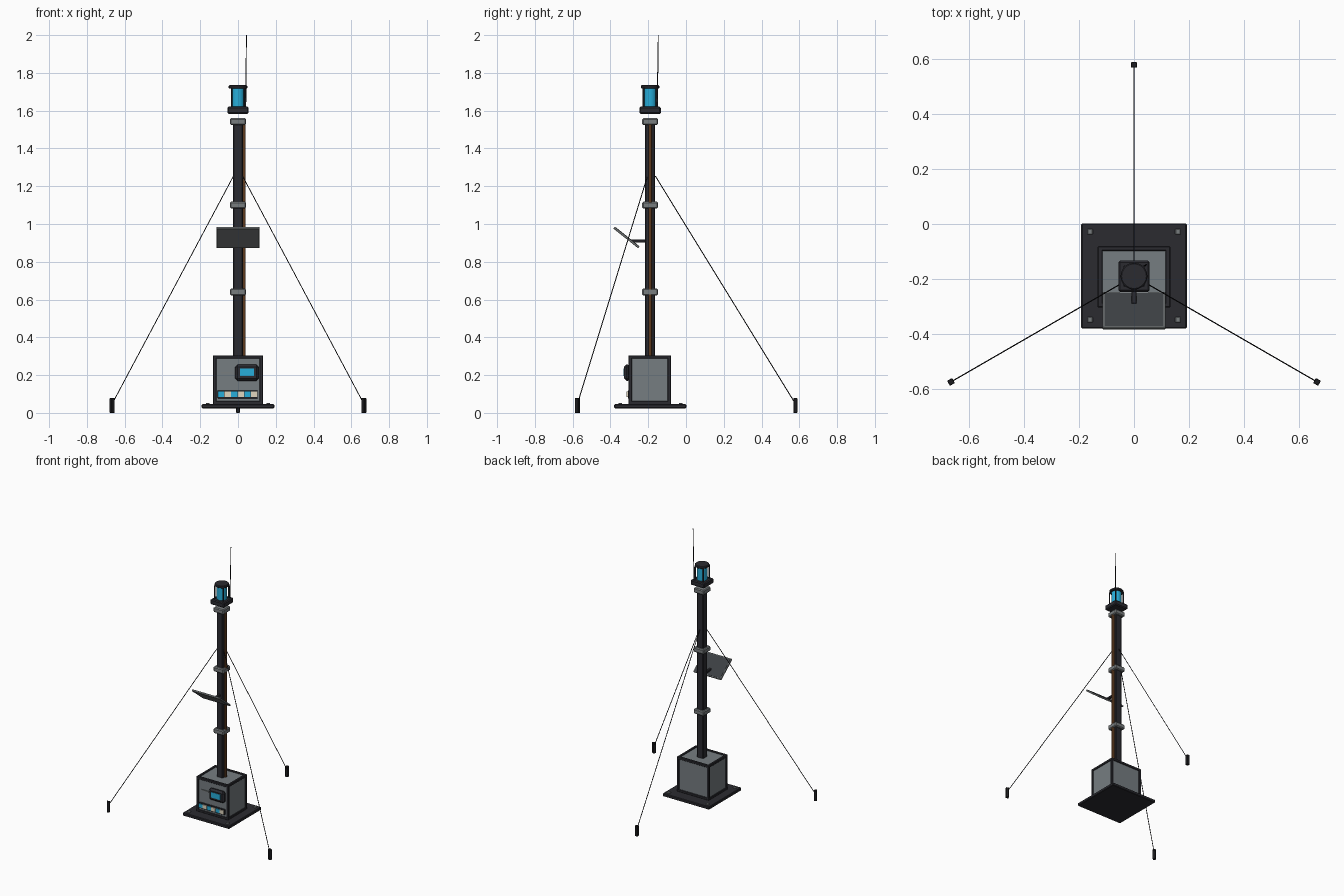
import bpy, bmesh, math
from mathutils import Vector, Matrix

if "Cube" in bpy.data.objects:
    bpy.data.objects.remove(bpy.data.objects["Cube"])

CY = -0.19  # mast axis in y


def material(name, r, g, b):
    m = bpy.data.materials.new(name)
    m.diffuse_color = (r, g, b, 1)
    m.use_nodes = True
    m.node_tree.nodes["Principled BSDF"].inputs["Base Color"].default_value = m.diffuse_color
    return m


CHARCOAL = material("charcoal", 0.024, 0.024, 0.030)
BLACK = material("black", 0.012, 0.012, 0.014)
GREY = material("panel grey", 0.18, 0.205, 0.22)
STEEL = material("steel grey", 0.19, 0.205, 0.21)
CELL = material("solar cell", 0.045, 0.05, 0.055)
BLUE = material("bright blue", 0.02, 0.42, 0.70)
COPPER = material("copper brown", 0.18, 0.07, 0.022)
CREAM = material("cream", 0.75, 0.67, 0.52)


def finish(name, bm, mat, bevel=0.0, smooth=False):
    me = bpy.data.meshes.new(name)
    bmesh.ops.recalc_face_normals(bm, faces=bm.faces)
    bm.to_mesh(me)
    bm.free()
    me.materials.append(mat)
    ob = bpy.data.objects.new(name, me)
    bpy.context.collection.objects.link(ob)
    if bevel:
        mod = ob.modifiers.new("bevel", "BEVEL")
        mod.width = bevel
        mod.segments = 1
    if smooth:
        for p in me.polygons:
            p.use_smooth = len(p.vertices) == 4
        me.set_sharp_from_angle(angle=math.radians(40))
    return ob


def box(name, centre, size, mat, bevel=0.0, rot=None):
    bm = bmesh.new()
    bmesh.ops.create_cube(bm, size=1)
    m = Matrix.Translation(centre) @ (rot or Matrix()) @ Matrix.Diagonal((*size, 1))
    bmesh.ops.transform(bm, matrix=m, verts=bm.verts)
    return finish(name, bm, mat, bevel)


def rod(name, a, b, r1, mat, r2=None, sides=8, bevel=0.0, smooth=False):
    a, b = Vector(a), Vector(b)
    bm = bmesh.new()
    bmesh.ops.create_cone(bm, cap_ends=True, segments=sides, radius1=r1,
                          radius2=r1 if r2 is None else r2, depth=(b - a).length)
    q = (b - a).to_track_quat('Z', 'Y').to_matrix().to_4x4()
    bmesh.ops.transform(bm, matrix=Matrix.Translation((a + b) / 2) @ q, verts=bm.verts)
    return finish(name, bm, mat, bevel, smooth)


# Base plate with corner bolts
box("base_plate", (0, CY + 0.001, 0.035), (0.384, 0.382, 0.022), CHARCOAL, 0.004)
for sx in (-1, 1):
    for sy in (-1, 1):
        box("base_bolt", (sx * 0.16, CY + 0.002 + sy * 0.16, 0.048), (0.02, 0.02, 0.011),
            STEEL, 0.002)

# Equipment box: grey body inside a dark edge frame
BW, BD, BY, Z0, Z1 = 0.128, 0.108, CY - 0.002, 0.055, 0.298
box("equipment_box", (0, BY, (Z0 + Z1) / 2), (0.252, 0.212, Z1 - Z0), GREY)
T = 0.018
for sx in (-1, 1):
    for sy in (-1, 1):
        box("box_frame_post", (sx * (BW - 0.005), BY + sy * (BD - 0.005), 0.175),
            (T, T, 0.26), CHARCOAL, 0.003)
    for z in (0.054, 0.296):
        box("box_frame_side_rail", (sx * (BW - 0.005), BY, z), (T, 0.21, T), CHARCOAL, 0.003)
for sy in (-1, 1):
    for z in (0.054, 0.296):
        box("box_frame_cross_rail", (0, BY + sy * (BD - 0.005), z), (0.25, T, T), CHARCOAL, 0.003)

# Display and button strip on the front
FY = BY - 0.106
box("display_bezel", (0.048, FY - 0.014, 0.213), (0.126, 0.034, 0.086), CHARCOAL, 0.013)
box("display_screen", (0.048, FY - 0.031, 0.214), (0.074, 0.004, 0.040), BLUE)
box("button_strip", (-0.002, FY - 0.004, 0.098), (0.212, 0.012, 0.042), CHARCOAL, 0.002)
for i in range(6):
    box("button", (-0.0895 + i * 0.035, FY - 0.012, 0.098), (0.033, 0.008, 0.028),
        CREAM if i % 2 else BLUE)
# Small latch left of the display
box("box_latch", (-0.06, FY - 0.003, 0.213), (0.06, 0.006, 0.008), STEEL)

# Square mast, cable strip and collars
box("mast", (0, CY, 0.913), (0.053, 0.053, 1.245), CHARCOAL, 0.005)
box("cable_strip", (0.031, CY, 0.915), (0.018, 0.018, 1.23), COPPER, 0.003)
for z in (0.64, 1.10, 1.542):
    box("mast_collar", (0, CY, z), (0.084, 0.084, 0.036), STEEL, 0.006)

# Tilted solar panel on its arm: steel tray with a dark upper face
tilt = Matrix.Rotation(math.radians(-38.6), 4, 'X')
pc = Vector((0, -0.315, 0.928))
box("solar_panel_frame", pc, (0.228, 0.168, 0.012), STEEL, 0.002, tilt)
box("solar_panel_face", pc + tilt.to_3x3() @ Vector((0, 0, 0.006)),
    (0.214, 0.154, 0.003), CELL, 0, tilt)
box("solar_panel_arm", (0, -0.25, 0.91), (0.018, 0.08, 0.016), CHARCOAL, 0.002)

# Beacon lamp with cage and cap
box("beacon_base", (0, CY, 1.602), (0.113, 0.113, 0.038), CHARCOAL, 0.006)
rod("beacon_lamp", (0, CY, 1.62), (0, CY, 1.72), 0.035, BLUE, sides=20, smooth=True)
for sx in (-1, 1):
    for sy in (-1, 1):
        x, y = sx * 0.034, CY + sy * 0.034
        rod("beacon_cage_bar", (x, y, 1.615), (x, y, 1.722), 0.005, CHARCOAL, sides=6)
rod("beacon_cap", (0, CY, 1.717), (0, CY, 1.735), 0.049, CHARCOAL, sides=20,
    bevel=0.004, smooth=True)

# Whip antenna
rod("antenna", (0.04, CY + 0.038, 1.615), (0.045, CY + 0.043, 2.0), 0.0035, BLACK, r2=0.002, sides=6)

# Guy wires and ground stakes, three around the mast
for deg in (90, -30, 210):
    a = math.radians(deg)
    d = Vector((math.cos(a), math.sin(a), 0))
    c = Vector((0, CY, 0))
    rod("guy_wire", c + d * 0.027 + Vector((0, 0, 1.255)),
        c + d * 0.762 + Vector((0, 0, 0.06)), 0.0025, BLACK, sides=6)
    box("ground_stake", c + d * 0.769 + Vector((0, 0, 0.039)), (0.021, 0.021, 0.078), BLACK,
        0.002, Matrix.Rotation(a, 4, 'Z'))
